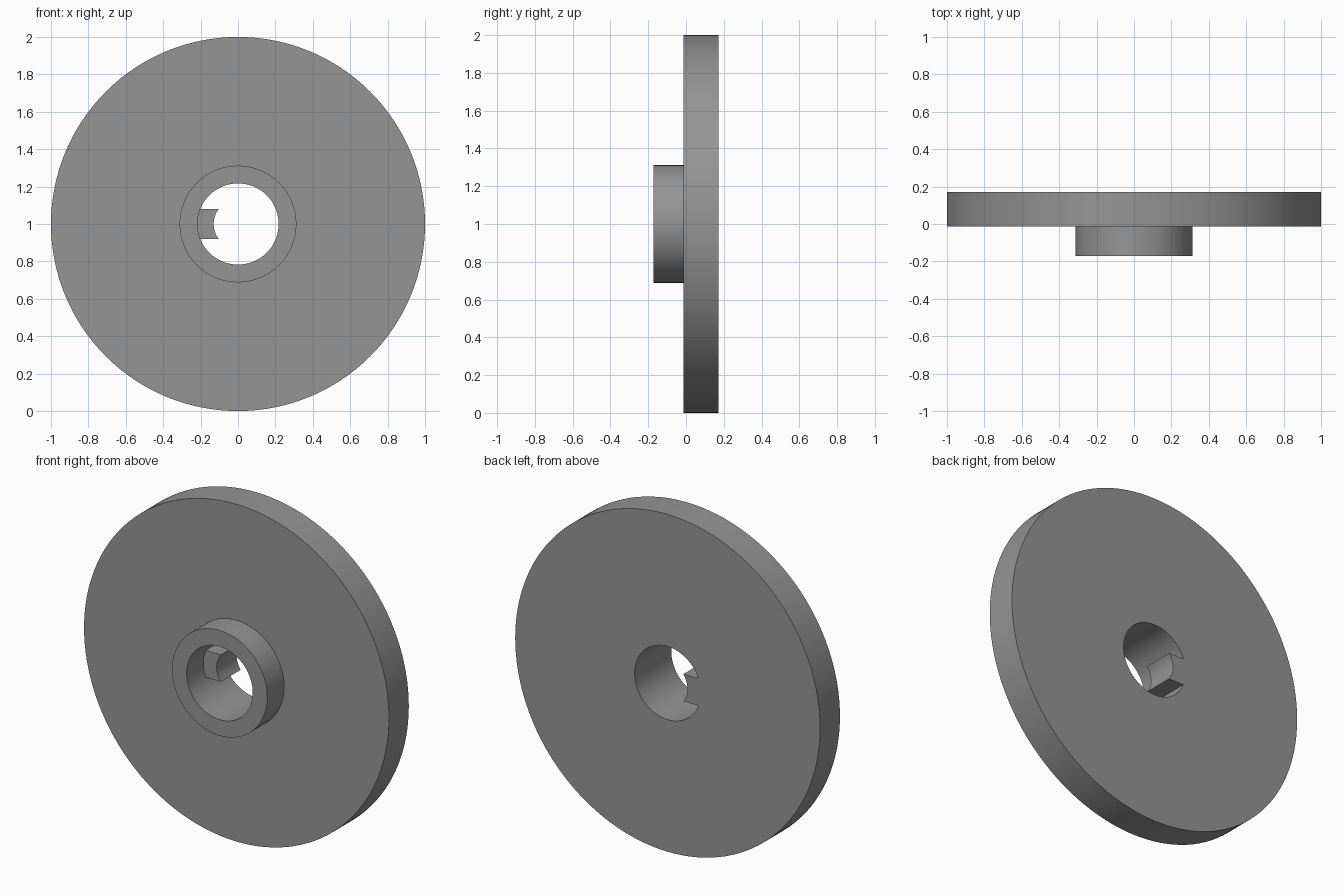
import bpy, bmesh, math

if "Cube" in bpy.data.objects:
    bpy.data.objects.remove(bpy.data.objects["Cube"])

SEGMENTS = 128
BACK, FACE, HUB_FACE = 0.172, -0.014, -0.172    # depths along y
RIM_R, HUB_R, BORE_R = 1.0, 0.312, 0.217
KEY_R, KEY_HALF = 0.13, 0.08                    # key tip radius, half height

grey = bpy.data.materials.new("grey")
grey.diffuse_color = (0.3, 0.3, 0.3, 1)
grey.use_nodes = True
grey.node_tree.nodes["Principled BSDF"].inputs["Base Color"].default_value = grey.diffuse_color


def make_object(name, bm):
    bmesh.ops.recalc_face_normals(bm, faces=bm.faces)
    mesh = bpy.data.meshes.new(name)
    bm.to_mesh(mesh)
    bm.free()
    mesh.materials.append(grey)
    obj = bpy.data.objects.new(name, mesh)
    obj.location.z = 1
    bpy.context.collection.objects.link(obj)
    return obj


# Disc, hub and bore: one closed profile turned around the y axis
profile = [(RIM_R, BACK), (RIM_R, FACE), (HUB_R, FACE),
           (HUB_R, HUB_FACE), (BORE_R, HUB_FACE), (BORE_R, BACK)]
bm = bmesh.new()
rings = []
for i in range(SEGMENTS):
    a = 2 * math.pi * i / SEGMENTS
    rings.append([bm.verts.new((r * math.cos(a), y, r * math.sin(a))) for r, y in profile])
for i in range(SEGMENTS):
    p, q = rings[i], rings[(i + 1) % SEGMENTS]
    for j in range(len(profile)):
        k = (j + 1) % len(profile)
        bm.faces.new((p[j], p[k], q[k], q[j]))
wheel = make_object("flanged_wheel", bm)

# Key in the bore: parallel sides and a concave tip, as deep as the disc
half = math.asin(KEY_HALF / KEY_R)
outline = [(-0.26, -KEY_HALF), (-0.26, KEY_HALF)]
for i in range(17):
    a = half * (1 - i / 8)
    outline.append((-KEY_R * math.cos(a), KEY_R * math.sin(a)))
bm = bmesh.new()
face = bm.faces.new([bm.verts.new((x, FACE, z)) for x, z in outline])
side = bmesh.ops.extrude_face_region(bm, geom=[face], use_keep_orig=True)
bmesh.ops.translate(bm, vec=(0, BACK - FACE, 0),
                    verts=[v for v in side["geom"] if isinstance(v, bmesh.types.BMVert)])
key = make_object("bore_key", bm)
key.hide_render = True

# Join the key into the wheel
bpy.context.view_layer.objects.active = wheel
wheel.select_set(True)
union = wheel.modifiers.new("key_union", 'BOOLEAN')
union.operation = 'UNION'
union.solver = 'EXACT'
union.object = key
bpy.ops.object.modifier_apply(modifier=union.name)
bpy.data.objects.remove(key)
bpy.ops.object.shade_smooth_by_angle(angle=math.radians(30))
